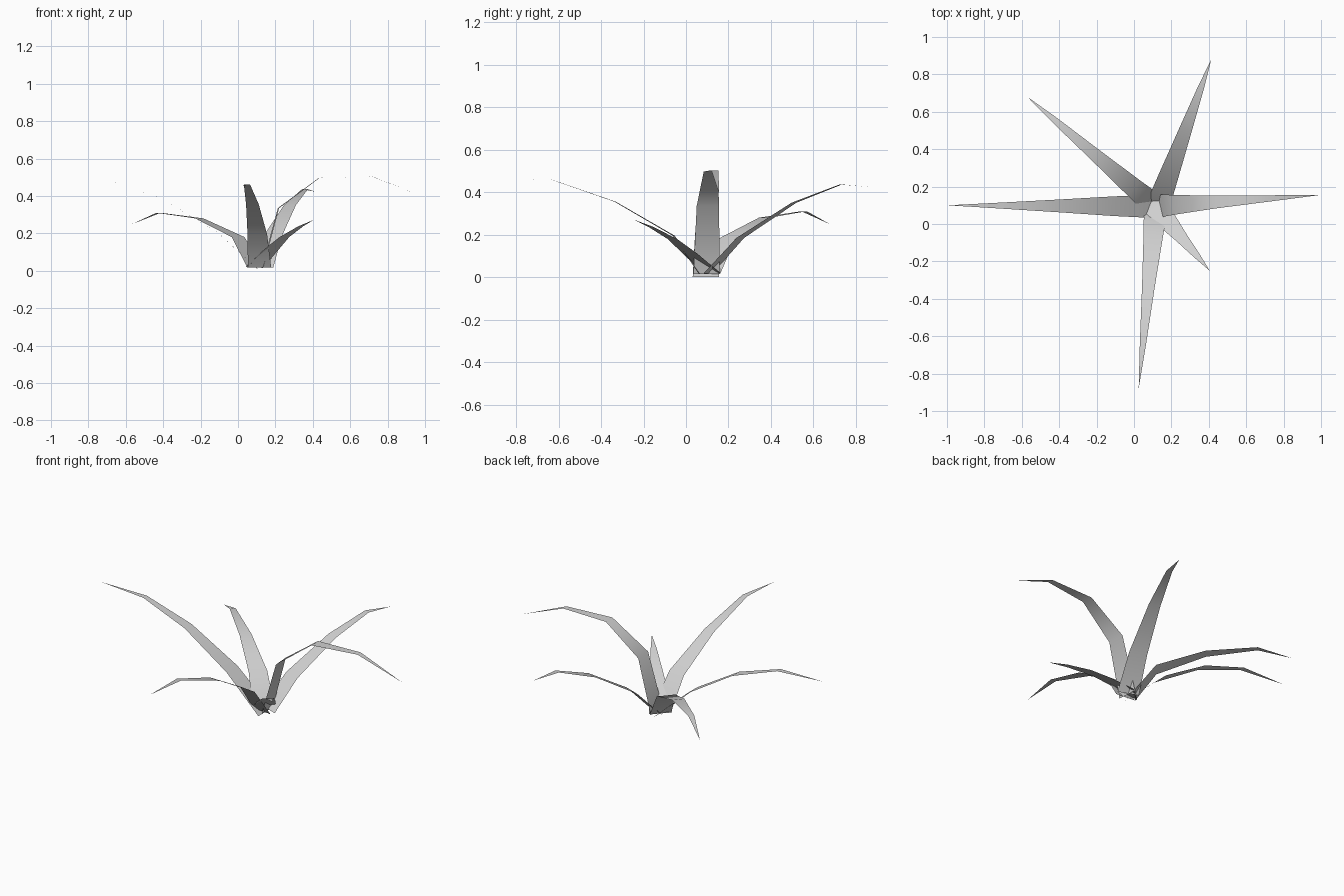
import bpy
import bmesh
from mathutils import Vector

cube = bpy.data.objects.get("Cube")
if cube:
    bpy.data.objects.remove(cube, do_unlink=True)

# One pale grey for the whole plant
grey = bpy.data.materials.new("pale_grey")
grey.use_nodes = True
colour = (0.64, 0.64, 0.64, 1)
grey.diffuse_color = colour
grey.node_tree.nodes["Principled BSDF"].inputs["Base Color"].default_value = colour

WIDTHS = (0.125, 0.105, 0.068, 0.034)  # leaf width at each bend, then the tip


def make_leaf(name, root, tip, reach, heights):
    """Flat strip from its root to a pointed tip, bending at each row."""
    root, tip = Vector(root), Vector(tip)
    along = tip - root
    side = Vector((-along.y, along.x)).normalized()
    bm = bmesh.new()
    last = None
    for t, z, width in zip((0, *reach), heights, WIDTHS):
        mid = root + along * t
        row = [bm.verts.new((*(mid + side * s * width / 2), z)) for s in (1, -1)]
        if last:
            bm.faces.new((last[0], last[1], row[1], row[0]))
        last = row
    point = bm.verts.new((*tip, heights[-1]))
    bm.faces.new((last[0], last[1], point))
    for face in bm.faces:
        face.smooth = True
    bm.normal_update()
    mesh = bpy.data.meshes.new(name)
    bm.to_mesh(mesh)
    bm.free()
    mesh.materials.append(grey)
    leaf = bpy.data.objects.new(name, mesh)
    bpy.context.collection.objects.link(leaf)


# Leaves: root, tip, bends as fractions of the reach, heights root to tip
make_leaf("right_leaf", (0.115, 0.094), (-0.995, 0.1),
          (0.2, 0.467, 0.73), (0, 0.203, 0.384, 0.485, 0.495))
make_leaf("left_leaf", (0.13, 0.097), (0.995, 0.155),
          (0.1, 0.353, 0.682), (0.015, 0.335, 0.497, 0.503, 0.395))
make_leaf("front_leaf", (0.115, 0.065), (0.025, -0.88),
          (0.13, 0.422, 0.742), (0.018, 0.195, 0.355, 0.46, 0.455))
make_leaf("back_leaf", (0.13, 0.105), (0.413, 0.88),
          (0.195, 0.52, 0.805), (0.018, 0.185, 0.35, 0.436, 0.423))
make_leaf("back_right_leaf", (0.09, 0.115), (-0.57, 0.68),
          (0.135, 0.45, 0.78), (0.018, 0.18, 0.28, 0.31, 0.248))
make_leaf("front_left_leaf", (0.09, 0.12), (0.405, -0.25),
          (0.27, 0.5, 0.78), (0.02, 0.11, 0.18, 0.238, 0.272))
